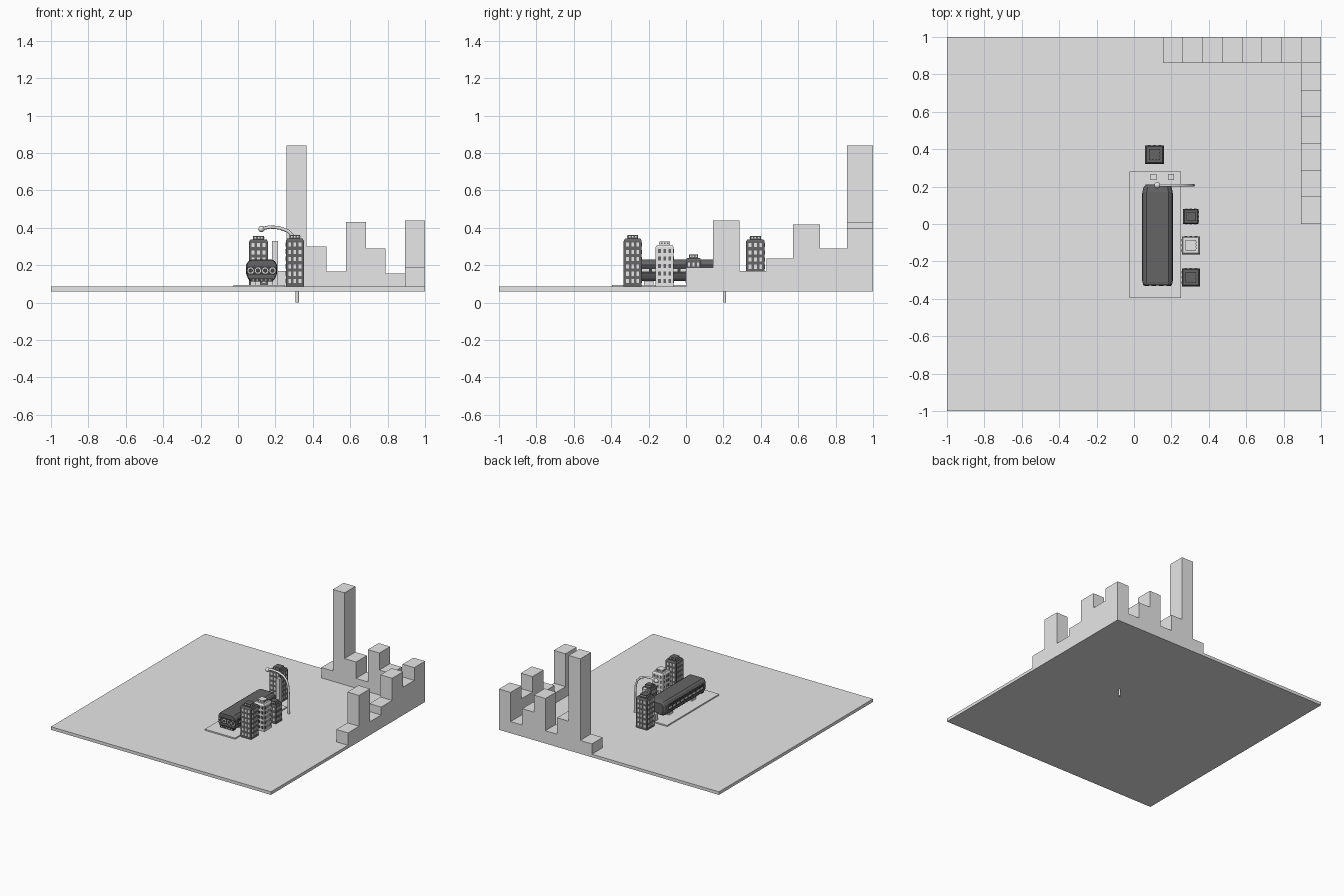
import bpy, bmesh, math
from mathutils import Vector, Matrix

if "Cube" in bpy.data.objects:
    bpy.data.objects.remove(bpy.data.objects["Cube"])


def mat(name, v):
    m = bpy.data.materials.new(name)
    m.diffuse_color = (v, v, v, 1)
    m.use_nodes = True
    m.node_tree.nodes["Principled BSDF"].inputs["Base Color"].default_value = m.diffuse_color
    return m


PALE, DARK, BLACK = 0, 1, 2
MATS = [mat("pale_grey", 0.8), mat("dark_grey", 0.13), mat("near_black", 0.05)]


def finish(name, bm):
    bmesh.ops.recalc_face_normals(bm, faces=bm.faces[:])
    me = bpy.data.meshes.new(name)
    bm.to_mesh(me)
    bm.free()
    for m in MATS:
        me.materials.append(m)
    ob = bpy.data.objects.new(name, me)
    bpy.context.collection.objects.link(ob)
    return ob


def box(bm, x0, x1, y0, y1, z0, z1, mi=PALE):
    M = Matrix.Translation(((x0 + x1) / 2, (y0 + y1) / 2, (z0 + z1) / 2)) @ \
        Matrix.Diagonal((x1 - x0, y1 - y0, z1 - z0, 1))
    r = bmesh.ops.create_cube(bm, size=1, matrix=M)
    for f in {f for v in r["verts"] for f in v.link_faces}:
        f.material_index = mi


def loft(bm, rings, mi):
    """Skin a list of equal-length point rings and cap both ends."""
    vs = [[bm.verts.new(p) for p in ring] for ring in rings]
    n = len(vs[0])
    faces = [bm.faces.new(vs[0]), bm.faces.new(vs[-1])]
    for a, b in zip(vs, vs[1:]):
        for i in range(n):
            j = (i + 1) % n
            faces.append(bm.faces.new((a[i], a[j], b[j], b[i])))
    for f in faces:
        f.material_index = mi


# ground slab and the raised platform under the vehicle
bm = bmesh.new()
box(bm, -1, 1, -1, 1, 0.06, 0.085)
finish("ground_slab", bm)
bm = bmesh.new()
box(bm, -0.025, 0.25, -0.395, 0.28, 0.085, 0.095)
finish("platform", bm)

# stepped skyline along the back edge
bm = bmesh.new()
step = (1 - 0.155) / 8
for i, h in enumerate([0.17, 0.84, 0.30, 0.165, 0.43, 0.29, 0.155, 0.395]):
    x = 0.155 + i * step
    box(bm, x, x + step, 0.86, 1, 0.06, h)
finish("back_skyline", bm)

# stepped skyline along the right edge
bm = bmesh.new()
step = 0.86 / 6
for i, h in enumerate([0.187, 0.44, 0.17, 0.235, 0.417, 0.29]):
    box(bm, 0.894, 1, i * step, (i + 1) * step, 0.06, h)
finish("right_skyline", bm)


# towers with a chamfered shoulder, a roof box and window plates
def tower(name, cx, cy, half, top, body, glass):
    bm = bmesh.new()

    def ring(h, z):
        return [(cx + sx * h, cy + sy * h, z) for sx, sy in ((-1, -1), (1, -1), (1, 1), (-1, 1))]

    shoulder = top - 0.03
    cap = half * 0.58
    loft(bm, [ring(half, 0.085), ring(half, shoulder), ring(half * 0.86, top - 0.018),
              ring(cap, top - 0.018), ring(cap, top)], body)
    rows = max(2, round((shoulder - 0.095) / 0.039))
    pitch = (shoulder - 0.095) / rows
    for side in range(4):
        rot = Matrix.Translation((cx, cy, 0)) @ Matrix.Rotation(side * math.pi / 2, 4, 'Z')
        start = len(bm.verts)
        for r in range(rows):
            z = 0.095 + (r + 0.5) * pitch
            for c in (-1, 0, 1):
                x = c * half * 0.58
                box(bm, x - half * 0.15, x + half * 0.15, -half - 0.0015, -half + 0.001,
                    z - 0.011, z + 0.011, glass)
        for c in (-1, 0, 1):
            x = c * cap * 0.58
            box(bm, x - 0.004, x + 0.004, -cap - 0.0015, -cap + 0.001,
                top - 0.013, top - 0.005, glass)
        bm.verts.ensure_lookup_table()
        bmesh.ops.transform(bm, matrix=rot, verts=bm.verts[start:])
    finish(name, bm)


tower("tower_back", 0.11, 0.371, 0.05, 0.356, DARK, PALE)
tower("tower_small", 0.304, 0.040, 0.041, 0.256, DARK, PALE)
tower("tower_pale", 0.304, -0.114, 0.048, 0.326, PALE, DARK)
tower("tower_front", 0.304, -0.285, 0.048, 0.360, DARK, PALE)

# two plain posts on the platform
for name, x, top in (("short_post", 0.105, 0.15), ("tall_post", 0.198, 0.328)):
    bm = bmesh.new()
    box(bm, x - 0.016, x + 0.016, 0.234, 0.266, 0.095, top)
    finish(name, bm)

# vehicle: chamfered hull with a tapered tail
CX = 0.126
PROFILE = [(0.058, 0.114), (0.072, 0.128), (0.081, 0.15), (0.081, 0.205),
           (0.072, 0.22), (0.058, 0.23)]


def hull_ring(y, s):
    right = [(CX + x * s, y, 0.17 + (z - 0.17) * s) for x, z in PROFILE]
    left = [(CX - x * s, y, 0.17 + (z - 0.17) * s) for x, z in reversed(PROFILE)]
    return right + left


bm = bmesh.new()
loft(bm, [hull_ring(-0.325, 0.95), hull_ring(-0.31, 1), hull_ring(0.17, 1),
          hull_ring(0.197, 0.93), hull_ring(0.21, 0.78)], DARK)
finish("vehicle_hull", bm)

# vehicle side bands and windows
bm = bmesh.new()
for s in (-1, 1):
    def plate(y0, y1, z0, z1, d, mi):
        a, b = sorted((CX + s * 0.079, CX + s * (0.081 + d)))
        box(bm, a, b, y0, y1, z0, z1, mi)
    plate(-0.305, 0.165, 0.193, 0.203, 0.001, BLACK)
    plate(-0.305, 0.165, 0.152, 0.19, 0.001, BLACK)
    for i in range(9):
        y = -0.285 + i * 0.051
        plate(y, y + 0.035, 0.165, 0.179, 0.002, PALE)
finish("side_windows", bm)

# vehicle front: dark panel with four ringed lamps and a lower grille
bm = bmesh.new()
box(bm, CX - 0.075, CX + 0.075, -0.328, -0.322, 0.148, 0.194, BLACK)
box(bm, CX - 0.06, CX + 0.06, -0.328, -0.30, 0.112, 0.132, BLACK)
for i in range(5):
    x = CX - 0.044 + i * 0.022
    box(bm, x - 0.004, x + 0.004, -0.329, -0.327, 0.117, 0.124, PALE)
for i in range(4):
    x = CX + (i - 1.5) * 0.039
    for r, y, mi in ((0.017, -0.329, PALE), (0.012, -0.3305, BLACK)):
        loft(bm, [[(x + r * math.cos(k * math.pi / 6), yy, 0.171 + r * math.sin(k * math.pi / 6))
                   for k in range(12)] for yy in (-0.325, y)], mi)
finish("front_lamps", bm)

# pale feet holding the vehicle above the platform
bm = bmesh.new()
for y in (-0.20, 0.10):
    for s in (-1, 1):
        box(bm, CX + s * 0.045 - 0.014, CX + s * 0.045 + 0.014, y - 0.025, y + 0.025, 0.095, 0.118)
finish("vehicle_feet", bm)

# curved street lamp whose foot passes through the slab
cu = bpy.data.curves.new("street_lamp", 'CURVE')
cu.dimensions = '3D'
cu.bevel_depth = 0.009
cu.bevel_resolution = 1
cu.use_fill_caps = True
sp = cu.splines.new('POLY')
path = [(0.317, 0), (0.317, 0.24), (0.311, 0.31), (0.297, 0.352), (0.268, 0.382),
        (0.22, 0.4), (0.17, 0.404), (0.125, 0.395)]
sp.points.add(len(path) - 1)
for p, (x, z) in zip(sp.points, path):
    p.co = (x, 0.207, z, 1)
cu.materials.append(MATS[PALE])
bpy.context.collection.objects.link(bpy.data.objects.new("street_lamp", cu))

# lamp head
bm = bmesh.new()
bmesh.ops.create_uvsphere(bm, u_segments=12, v_segments=8, radius=0.017,
                          matrix=Matrix.Translation((0.125, 0.207, 0.393)))
for f in bm.faces:
    f.smooth = True
finish("lamp_head", bm)
